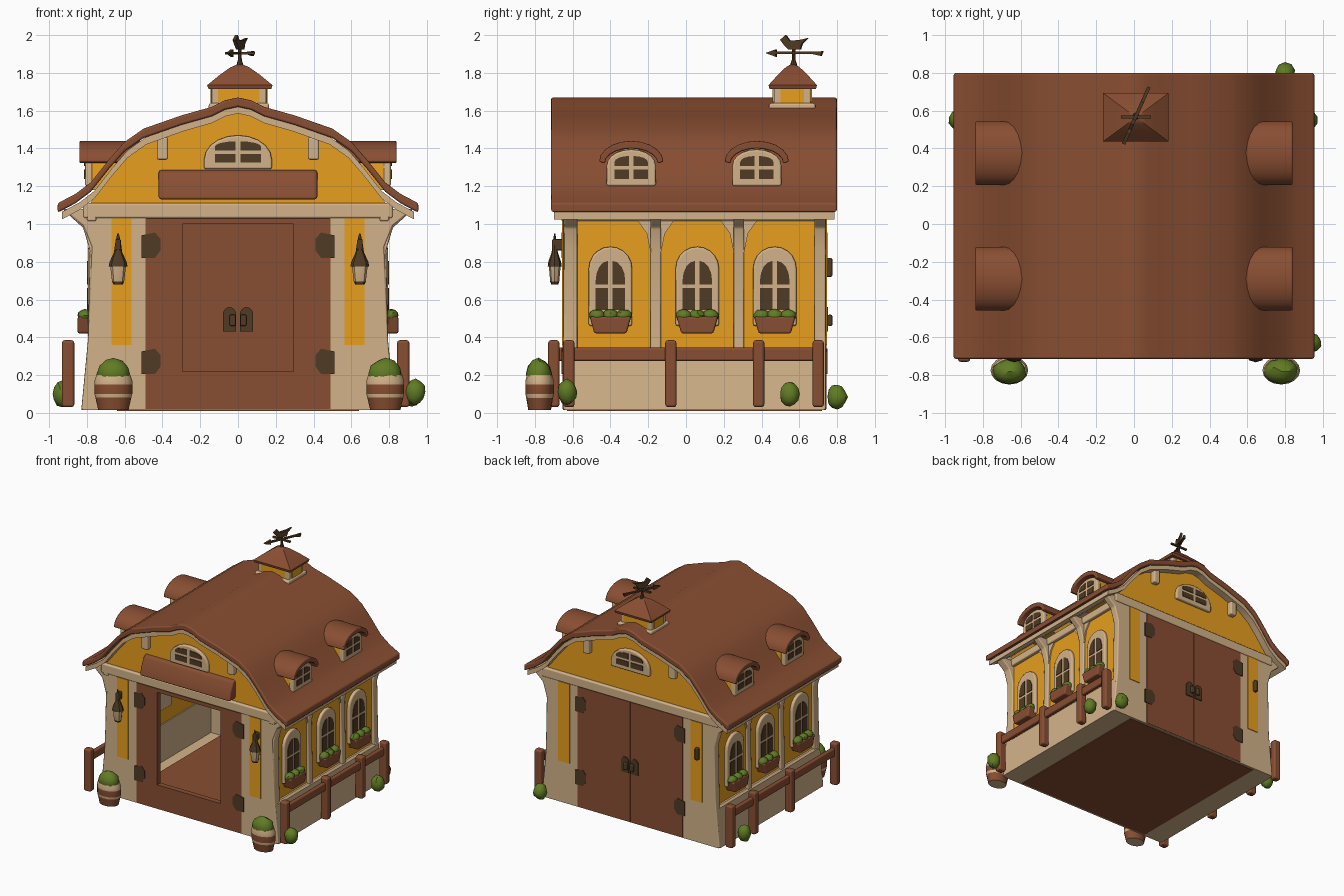
import bpy, bmesh, math, random
from mathutils import Vector

random.seed(4)
cube = bpy.data.objects.get("Cube")
if cube:
    bpy.data.objects.remove(cube)


def material(name, rgb):
    m = bpy.data.materials.new(name)
    m.use_nodes = True
    m.diffuse_color = (*rgb, 1)
    m.node_tree.nodes["Principled BSDF"].inputs["Base Color"].default_value = (*rgb, 1)
    return m


BROWN = material("brown wood", (0.25, 0.077, 0.032))
YELLOW = material("yellow plaster", (0.83, 0.36, 0.013))
CREAM = material("cream stone", (0.65, 0.45, 0.25))
DARK = material("dark iron", (0.08, 0.043, 0.017))
GREEN = material("leaf green", (0.12, 0.20, 0.018))

# Each plane maps (across, up, outward) to model space
PLANES = {"front": lambda u, v, d: (u, -d, v), "back": lambda u, v, d: (u, d, v),
          "right": lambda u, v, d: (d, u, v), "left": lambda u, v, d: (-d, u, v)}


def finish(name, bm, mats, bevel=0.0):
    bmesh.ops.recalc_face_normals(bm, faces=bm.faces)
    me = bpy.data.meshes.new(name)
    bm.to_mesh(me)
    bm.free()
    ob = bpy.data.objects.new(name, me)
    bpy.context.collection.objects.link(ob)
    for m in mats:
        me.materials.append(m)
    me.shade_smooth()
    if bevel:
        mod = ob.modifiers.new("soft edges", "BEVEL")
        mod.width, mod.segments, mod.harden_normals = bevel, 2, True
    else:
        me.set_sharp_from_angle(angle=math.radians(35))
    return ob


def prism(name, pts, d0, d1, mat, plane, bevel=0.0):
    bm = bmesh.new()
    a, b = [[bm.verts.new(PLANES[plane](u, v, d)) for u, v in pts] for d in (d0, d1)]
    bm.faces.new(a)
    bm.faces.new(b)
    for i in range(len(pts)):
        j = (i + 1) % len(pts)
        bm.faces.new((a[i], a[j], b[j], b[i]))
    return finish(name, bm, [mat], bevel)


def rect(u0, u1, v0, v1):
    return [(u0, v0), (u1, v0), (u1, v1), (u0, v1)]


def flip(pts, s):
    return [(u * s, v) for u, v in pts]


def lathe(name, profile, sides, mats, loc, scale=(1, 1), turn=0.0, bands=()):
    """Spin (radius, height) points; segments listed in bands take the second material."""
    bm = bmesh.new()
    rings = []
    for r, z in profile:
        angles = [turn + math.tau * i / sides for i in range(sides)]
        rings.append([bm.verts.new((loc[0] + r * scale[0] * math.cos(t),
                                    loc[1] + r * scale[1] * math.sin(t), loc[2] + z)) for t in angles])
    for k in range(len(rings) - 1):
        for i in range(sides):
            j = (i + 1) % sides
            f = bm.faces.new((rings[k][i], rings[k][j], rings[k + 1][j], rings[k + 1][i]))
            f.material_index = int(k in bands)
    bm.faces.new(rings[0])
    bm.faces.new(rings[-1])
    return finish(name, bm, mats)


def bush(name, loc, size):
    bm = bmesh.new()
    bmesh.ops.create_icosphere(bm, subdivisions=2, radius=1)
    for v in bm.verts:
        k = random.uniform(0.9, 1.05)
        v.co = Vector([loc[i] + v.co[i] * size[i] * k for i in range(3)])
    return finish(name, bm, [GREEN])


def arch(cu, z0, w, spring, top, n=10):
    curve = [(cu + w * math.cos(math.pi * i / n), spring + (top - spring) * math.sin(math.pi * i / n))
             for i in range(n + 1)]
    return [(cu - w, z0), (cu + w, z0)] + curve


def window(name, plane, cu, z0, w, spring, top, d0, d1):
    """Arched surround with four dark panes."""
    prism(name + "_surround", arch(cu, z0, w, spring, top), d0, d1, CREAM, plane, 0.012)
    h, iw = top - z0, w * 0.68
    mid, pt = z0 + h * 0.5, z0 + h * 0.82
    for s in (-1, 1):
        g = s * 0.012
        prism(name + "_low_pane", rect(cu + g, cu + s * iw, z0 + h * 0.2, mid - 0.01), d1, d1 + 0.005, DARK, plane)
        quarter = [(cu + g, mid + 0.01), (cu + s * iw, mid + 0.01)]
        for i in range(5):
            t = math.pi / 2 * i / 4
            quarter.append((cu + g + (s * iw - g) * math.cos(t), mid + 0.03 + (pt - mid - 0.03) * math.sin(t)))
        prism(name + "_top_pane", quarter, d1, d1 + 0.005, DARK, plane)


# Floor slab with wooden boards on both faces
prism("floor_slab", rect(-0.82, 0.82, 0.015, 0.03), -0.74, 0.65, CREAM, "front")
for z in (0.01, 0.03):
    prism("floor_boards", rect(-0.64, 0.64, z, z + 0.005), -0.72, 0.63, BROWN, "front")

# Gambrel roof with a cream soffit
HALF = [(0, 1.67), (0.07, 1.655), (0.14, 1.62), (0.3, 1.575), (0.5, 1.505), (0.6, 1.435),
        (0.68, 1.345), (0.78, 1.22), (0.86, 1.16), (0.955, 1.11)]
TOP = flip(HALF[:0:-1], -1) + HALF


def roof_band(t0, t1, squeeze=1.0):
    return [(x * squeeze, z - t0) for x, z in TOP] + [(x * squeeze, z - t1) for x, z in reversed(TOP)]


prism("roof", roof_band(0, 0.05), -0.80, 0.715, BROWN, "front", 0.012)
prism("roof_soffit", roof_band(0.045, 0.085, 0.975), -0.785, 0.70, CREAM, "front")

# End walls: gable, frame, panels, hinges
for plane, d in (("front", 0.65), ("back", 0.74)):
    gable = [(x * 0.97, z - 0.07) for x, z in TOP if z > 1.2]
    prism(plane + "_gable", [(-0.8, 1.08)] + gable + [(0.8, 1.08)], d - 0.05, d - 0.015, YELLOW, plane)
    prism(plane + "_beam", rect(-0.82, 0.82, 1.03, 1.11), d - 0.06, d + 0.01, CREAM, plane, 0.012)
    window(plane + "_loft_window", plane, 0, 1.29, 0.18, 1.34, 1.47, d - 0.06, d + 0.01)
    for s in (-1, 1):
        pier = [(0.48, 0.015), (0.83, 0.015), (0.795, 0.38), (0.775, 0.88), (0.82, 0.99), (0.93, 1.08), (0.48, 1.08)]
        prism(plane + "_pier", flip(pier, s), d - 0.05, d, CREAM, plane, 0.01)
        prism(plane + "_panel", flip(rect(0.565, 0.67, 0.36, 1.03), s), d, d + 0.006, YELLOW, plane)
        prism(plane + "_corbel", flip(rect(0.37, 0.43, 1.34, 1.46), s), d - 0.03, d + 0.03, CREAM, plane, 0.012)
        for z in (0.205, 0.82):
            hinge = [(0.51, z), (0.44, z), (0.41, z + 0.04), (0.41, z + 0.1), (0.44, z + 0.135), (0.51, z + 0.12)]
            prism(plane + "_hinge", flip(hinge, s), d, d + 0.008, DARK, plane)

# Front doorway, open in the middle
for s in (-1, 1):
    prism("front_door_stile", flip(rect(0.295, 0.49, 0.02, 1.03), s), 0.61, 0.655, BROWN, "front")
prism("front_door_rail", rect(-0.295, 0.295, 0.02, 0.22), 0.61, 0.655, BROWN, "front")
prism("front_door_header", rect(-0.295, 0.295, 1.0, 1.03), 0.61, 0.655, BROWN, "front")

# Closed back doors with a paired handle on both faces
for s in (-1, 1):
    prism("back_door", flip(rect(0.001, 0.49, 0.02, 1.03), s), 0.69, 0.744, BROWN, "back")
    for d0, d1 in ((0.744, 0.752), (0.682, 0.69)):
        prism("handle_plate", flip(arch(0.045, 0.43, 0.035, 0.52, 0.56), s), d0, d1, DARK, "back")
    for d0 in (0.75, 0.66):
        prism("handle_knob", flip(rect(0.012, 0.045, 0.46, 0.52), s), d0, d0 + 0.025, DARK, "back", 0.008)

# Awning over the front doorway
awning = [(-0.62, 1.29), (-0.66, 1.28), (-0.7, 1.2), (-0.715, 1.13), (-0.62, 1.13)]
prism("awning", awning, -0.42, 0.42, BROWN, "right", 0.015)

# Side walls, posts, windows, flower boxes and dormers
for plane, s in (("right", 1), ("left", -1)):
    plinth = [(0.735, 0.015), (0.83, 0.015), (0.80, 0.33), (0.785, 0.345), (0.735, 0.345)]
    prism(plane + "_plinth", flip(plinth, s), -0.64, 0.73, CREAM, "back")
    prism(plane + "_wall", rect(-0.64, 0.73, 0.3, 1.1), 0.745, 0.77, YELLOW, plane)
    prism(plane + "_wall_plate", rect(-0.66, 0.74, 1.015, 1.08), 0.75, 0.80, CREAM, plane, 0.01)
    post = [(0.76, 0.33), (0.795, 0.33), (0.785, 0.86), (0.82, 0.98), (0.92, 1.07), (0.76, 1.07)]
    for y, w in ((-0.61, 0.035), (-0.16, 0.028), (0.28, 0.028), (0.71, 0.03)):
        prism(plane + "_post", flip(post, s), y - w, y + w, CREAM, "back", 0.01)
        knee = [(y - w, 0.85), (y + w, 0.85), (y + w + 0.02, 0.95), (y + w + 0.07, 1.02),
                (y - w - 0.07, 1.02), (y - w - 0.02, 0.95)]
        if abs(y) < 0.5:
            prism(plane + "_knee", knee, 0.76, 0.782, CREAM, plane)
    for y in (-0.40, 0.06, 0.47):
        window(plane + "_window", plane, y, 0.46, 0.115, 0.765, 0.88, 0.735, 0.795)
        box = [(y - 0.085, 0.42), (y + 0.085, 0.42), (y + 0.11, 0.51), (y - 0.11, 0.51)]
        prism(plane + "_flower_box", box, 0.76, 0.85, BROWN, plane, 0.012)
        for k in (-0.07, 0, 0.07):
            bush(plane + "_flower_leaves", (s * 0.81, y + k, 0.515), (0.04, 0.045, 0.034))
    for y in (-0.29, 0.375):
        prism(plane + "_dormer_body", arch(y, 1.18, 0.125, 1.31, 1.40), 0.5, 0.785, YELLOW, plane)
        window(plane + "_dormer_window", plane, y, 1.2, 0.13, 1.31, 1.395, 0.77, 0.81)
        hood = arch(y, 0, 0.17, 1.33, 1.44)[2:] + arch(y, 0, 0.14, 1.32, 1.40)[:1:-1]
        prism(plane + "_dormer_hood", hood, 0.5, 0.84, BROWN, plane, 0.008)

# Fences along both sides
for plane, d, posts in (("right", 0.875, (-0.62, -0.08, 0.385, 0.7)), ("left", 0.90, (-0.7, -0.1, 0.385, 0.69))):
    prism(plane + "_fence_rail", rect(posts[0] - 0.02, posts[-1] + 0.02, 0.275, 0.345), d - 0.018, d + 0.018,
          BROWN, plane, 0.012)
    for y in posts:
        prism(plane + "_fence_post", rect(y - 0.03, y + 0.03, 0.03, 0.385), d - 0.033, d + 0.033, BROWN, plane, 0.015)

# Planter barrels
for x in (-0.66, 0.78):
    lathe("barrel", [(0.08, 0.015), (0.095, 0.08), (0.1, 0.1), (0.1, 0.15), (0.1, 0.17), (0.09, 0.2)], 16,
          [CREAM, BROWN], (x, -0.775, 0), (1, 0.75), bands=(0, 2))
    bush("barrel_bush", (x, -0.78, 0.205), (0.09, 0.068, 0.085))

# Ground bushes
for loc in ((0.94, -0.63, 0.11), (-0.93, 0.55, 0.10), (0.8, 0.80, 0.085), (0.92, 0.55, 0.10)):
    bush("ground_bush", loc, (0.055, 0.055, 0.07))

# Lanterns on the front piers, and a bare bracket at the back
for x in (-0.635, 0.645):
    prism("lantern_bracket", rect(x - 0.015, x + 0.015, 0.86, 0.92), 0.65, 0.71, DARK, "front", 0.008)
    lathe("lantern_cap", [(0.05, 0.775), (0.045, 0.80), (0.022, 0.85), (0.015, 0.9), (0.004, 0.95)], 8,
          [DARK], (x, -0.695, 0), (1, 0.75))
    lathe("lantern_glass", [(0.025, 0.68), (0.032, 0.695), (0.042, 0.78)], 8, [DARK, CREAM],
          (x, -0.695, 0), (1, 0.75), bands=(1,))
prism("back_bracket", rect(-0.65, -0.62, 0.72, 0.82), 0.74, 0.775, DARK, "back", 0.008)

# Cupola
prism("cupola_base", rect(-0.155, 0.165, 1.58, 1.64), 0.44, 0.685, CREAM, "back", 0.012)
prism("cupola_body", rect(-0.14, 0.15, 1.6, 1.74), 0.465, 0.66, CREAM, "back", 0.008)
for d0 in (0.459, 0.66):
    prism("cupola_panel", rect(-0.105, 0.115, 1.645, 1.72), d0, d0 + 0.006, YELLOW, "back")
for d0 in (-0.146, 0.15):
    prism("cupola_panel", rect(0.5, 0.625, 1.64, 1.715), d0, d0 + 0.006, YELLOW, "right")
lathe("cupola_roof", [(0.235, 1.715), (0.245, 1.735), (0.15, 1.79), (0.07, 1.83), (0.02, 1.845)], 4, [BROWN],
      (0.01, 0.565, 0), (1, 0.74), math.pi / 4)

# Weather vane, turned off axis
lathe("vane_rod", [(0.022, 1.83), (0.01, 1.87), (0.008, 1.95)], 8, [DARK], (0.01, 0.57, 0))
arrow = [(-0.16, 1.905), (-0.1, 1.885), (-0.1, 1.9), (0.11, 1.9), (0.16, 1.89), (0.17, 1.915), (0.11, 1.912),
         (-0.1, 1.912), (-0.1, 1.925)]
bird = [(-0.03, 1.925), (0.04, 1.925), (0.05, 1.955), (0.085, 1.985), (0.04, 1.975), (-0.02, 1.97),
        (-0.045, 2.0), (-0.075, 1.975), (-0.055, 1.95)]
for name, shape in (("vane_arrow", arrow), ("vane_bird", bird)):
    ob = prism(name, shape, -0.009, 0.009, DARK, "right")
    ob.location = (0.01, 0.57, 0)
    ob.rotation_euler.z = -0.42
prism("vane_cross_arm", rect(-0.07, 0.09, 1.898, 1.912), 0.56, 0.575, DARK, "back")
